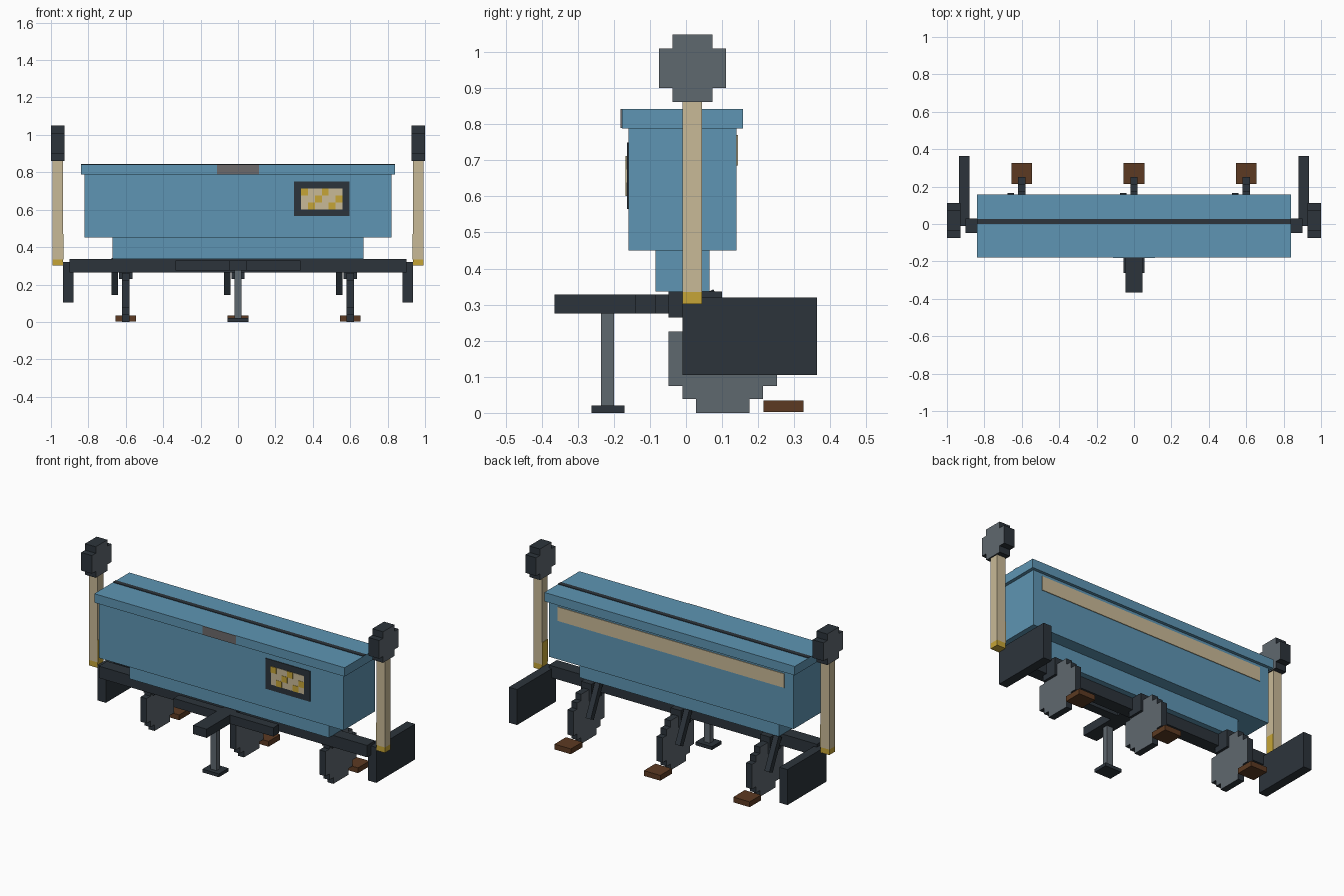
import bpy

default_cube = bpy.data.objects.get("Cube")
if default_cube:
    bpy.data.objects.remove(default_cube, do_unlink=True)


def make_material(name, hex_colour):
    channels = [int(hex_colour[i:i + 2], 16) / 255 for i in (0, 2, 4)]
    linear = [c / 12.92 if c < 0.04 else ((c + 0.055) / 1.055) ** 2.4 for c in channels]
    material = bpy.data.materials.new(name)
    material.use_nodes = True
    colour = (*linear, 1)
    material.diffuse_color = colour
    material.node_tree.nodes["Principled BSDF"].inputs["Base Color"].default_value = colour
    return material


blue = make_material("hopper_blue", "5E95B3")
dark = make_material("dark_steel", "2C343B")
grey = make_material("grey_steel", "5F686F")
warm = make_material("warm_grey", "6C6A6B")
beige = make_material("beige", "C9BA97")
gold = make_material("gold", "C6A537")
brown = make_material("brown", "5C3A22")


def box(name, material, x, y, z, side_material=None):
    """Box from (low, high) ranges; side_material colours the faces turned to +-x."""
    bpy.ops.mesh.primitive_cube_add(size=1)
    part = bpy.context.object
    part.name = part.data.name = name
    ranges = (x, y, z)
    for vert in part.data.vertices:
        vert.co = [(low + high) / 2 + c * (high - low) for c, (low, high) in zip(vert.co, ranges)]
    part.data.materials.append(material)
    if side_material:
        part.data.materials.append(side_material)
        for face in part.data.polygons:
            face.material_index = int(abs(face.normal.x) > 0.5)
    return part


def around(centre, half):
    return (centre - half, centre + half)


def stepped_wheel(name, x, y, z, steps):
    """Blocky disc: overlapping boxes, each a (half depth, half height) pair."""
    parts = [box(name, dark, x, around(y, depth), around(z, height), grey)
             for depth, height in steps]
    bpy.ops.object.select_all(action="DESELECT")
    for part in parts:
        part.select_set(True)
    bpy.context.view_layer.objects.active = parts[0]
    bpy.ops.object.join()


# Seed hopper and lid
box("hopper", blue, around(0, 0.82), (-0.16, 0.14), (0.45, 0.79))
box("hopper_base", blue, around(0, 0.67), (-0.085, 0.065), (0.336, 0.45))
box("lid", blue, around(0, 0.84), (-0.178, 0.158), (0.788, 0.842))
box("lid_seam", dark, around(0, 0.84), (0, 0.028), (0.841, 0.845))
box("lid_latch", warm, around(0, 0.112), (-0.181, -0.177), (0.789, 0.842))
box("rear_stripe", beige, around(0, 0.76), (0.139, 0.144), (0.685, 0.77))

# Checked window on the front
box("window_frame", dark, (0.3, 0.597), (-0.164, -0.159), (0.565, 0.75))
left, bottom, cell = 0.337, 0.601, 0.037
box("window_pane", beige, (left, left + cell * 6), (-0.166, -0.16), (bottom, bottom + cell * 3))
for row in range(3):
    for column in range(6):
        if (column - row) % 3 == 1:
            x, z = left + column * cell, bottom + row * cell
            box("window_check", gold, (x, x + cell), (-0.168, -0.16), (z, z + cell))

# Frame, hitch and parking jack
box("main_beam", dark, around(0, 0.9), (-0.048, 0.03), (0.265, 0.337))
box("hitch_crossbar", dark, around(0, 0.335), (-0.14, -0.085), (0.275, 0.328))
box("hitch_tongue", dark, around(0, 0.045), (-0.365, -0.048), (0.275, 0.328))
box("jack_leg", grey, around(0, 0.02), (-0.235, -0.2), (0.02, 0.276))
box("jack_foot", dark, around(0, 0.055), (-0.262, -0.17), (0, 0.02))

# Row units
for x in (-0.6, 0, 0.6):
    box("row_mount", dark, around(x, 0.035), (0, 0.1), (0.23, 0.336))
    stepped_wheel("opener_disc", around(x, 0.02), 0.102, 0.15,
                  ((0.15, 0.075), (0.112, 0.112), (0.074, 0.15)))
    box("closing_shoe", brown, around(x, 0.055), (0.215, 0.325), (0.003, 0.035))
    arm = box("row_arm", dark, around(0, 0.017), around(0, 0.017), around(0, 0.102))
    arm.location = (x - 0.058, 0.105, 0.243)
    arm.rotation_euler.x = 0.45

# End panels and marker posts
for side in (-1, 1):
    def mirrored(low, high):
        return tuple(sorted((side * low, side * high)))

    box("end_panel", dark, mirrored(0.88, 0.935), (-0.01, 0.363), (0.105, 0.32))
    post_x = mirrored(0.935, 0.993)
    box("marker_post", beige, post_x, (-0.01, 0.045), (0.335, 0.862))
    box("post_foot", gold, post_x, (-0.01, 0.045), (0.302, 0.335))
    box("post_inner_plate", gold, mirrored(0.932, 0.936), (-0.01, 0.045), (0.335, 0.47))
    stepped_wheel("marker_wheel", mirrored(0.928, 1), 0.018, 0.955,
                  ((0.093, 0.055), (0.056, 0.094)))
